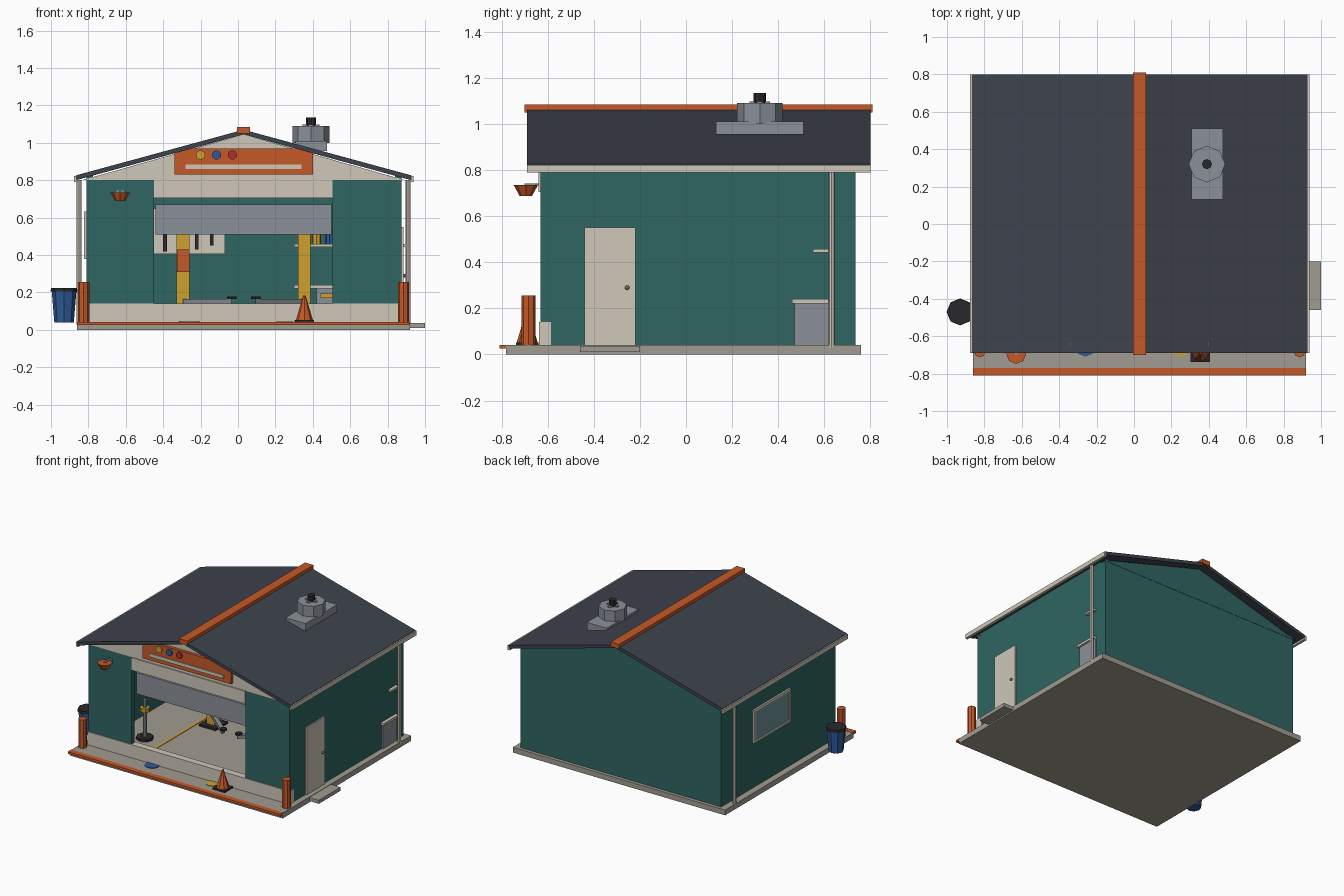
import bpy, math

CX = 0.03          # symmetry line of the building
COL = dict(teal=(50, 101, 97), roof=(64, 68, 77), orange=(196, 90, 44), cream=(205, 198, 184),
           stone=(160, 155, 144), steel=(138, 144, 152), yellow=(205, 160, 50),
           blue=(50, 90, 150), dark=(45, 45, 48), glass=(110, 145, 150), red=(170, 50, 45))
MATS = {}
for key, rgb in COL.items():
    MATS[key] = bpy.data.materials.new(key)
    MATS[key].diffuse_color = [(c / 255) ** 2.2 for c in rgb] + [1]


def mesh(name, verts, faces, col):
    me = bpy.data.meshes.new(name)
    me.from_pydata(verts, [], faces)
    me.materials.append(MATS[col])
    ob = bpy.data.objects.new(name, me)
    bpy.context.collection.objects.link(ob)
    return ob


def prism(name, prof, y0, y1, col):
    """Extrude a counter-clockwise (x, z) profile along y."""
    n = len(prof)
    v = [(x, y, z) for y in (y0, y1) for x, z in prof]
    f = [tuple(range(n)), tuple(reversed(range(n, 2 * n)))]
    f += [(i, i + n, (i + 1) % n + n, (i + 1) % n) for i in range(n)]
    return mesh(name, v, f, col)


def box(name, x0, x1, y0, y1, z0, z1, col):
    return prism(name, [(x0, z0), (x1, z0), (x1, z1), (x0, z1)], y0, y1, col)


def cyl(name, x, y, z0, z1, r0, r1, col, n=8, axis='Z'):
    """Cylinder or cone; with axis 'Y' it runs from y to y+(z1-z0), centred on height z0."""
    rot = (math.pi / 2, 0, 0) if axis == 'Y' else (0, 0, 0)
    loc = (x, y + (z1 - z0) / 2, z0) if axis == 'Y' else (x, y, (z0 + z1) / 2)
    bpy.ops.mesh.primitive_cone_add(vertices=n, radius1=r0, radius2=r1, depth=z1 - z0,
                                    location=loc, rotation=rot)
    ob = bpy.context.object
    ob.name = name
    ob.data.materials.append(MATS[col])
    return ob


# Base slab, orange kerb and side step
box("slab", -0.86, 0.92, -0.78, 0.76, 0, 0.04, "stone")
box("front_kerb", -0.86, 0.92, -0.81, -0.77, 0.025, 0.042, "orange")
box("side_step", 0.91, 1.0, -0.46, -0.2, 0.01, 0.037, "stone")

# Walls
box("left_wall", -0.81, -0.775, -0.63, 0.735, 0.04, 0.84, "teal")
box("right_wall", 0.84, 0.875, -0.63, 0.735, 0.04, 0.84, "teal")
box("back_wall", -0.775, 0.84, 0.7, 0.735, 0.04, 0.80, "teal")
box("front_wall_left", -0.81, -0.45, -0.632, -0.595, 0.04, 0.80, "teal")
box("front_wall_right", 0.505, 0.875, -0.632, -0.595, 0.04, 0.80, "teal")
box("front_plinth", -0.815, 0.88, -0.638, -0.585, 0.04, 0.14, "cream")
box("door_header", -0.45, 0.505, -0.64, -0.595, 0.705, 0.80, "cream")
box("rolling_door", -0.44, 0.5, -0.59, -0.57, 0.51, 0.67, "steel")
gable = [(-0.835, 0.80), (0.895, 0.80), (CX, 1.045)]
prism("front_gable", gable, -0.632, -0.6, "cream")
prism("back_gable", gable, 0.7, 0.737, "teal")

# Roof slopes, fascias and downpipes on both sides
for s, side in ((-1, "left"), (1, "right")):
    e = CX + s * 0.897
    prof = [(e, 0.80), (CX, 1.045), (CX, 1.07), (e, 0.826)]
    prism("roof_" + side, prof if s < 0 else prof[::-1], -0.69, 0.80, "roof")
    box("fascia_" + side, e - 0.01, e + 0.01, -0.69, 0.80, 0.79, 0.823, "cream")
    cyl("downpipe_" + side, CX + s * 0.88, 0.632, 0.03, 0.80, 0.0135, 0.0135, "cream")
    cyl("bollard_" + side, CX + s * 0.855, -0.683, 0.04, 0.255, 0.03, 0.03, "orange")
box("ridge_cap", CX - 0.035, CX + 0.035, -0.70, 0.81, 1.05, 1.085, "orange")

# Roof vent
box("vent_base", 0.307, 0.475, 0.13, 0.51, 0.955, 1.01, "steel")
cyl("vent_drum", 0.39, 0.32, 1.0, 1.09, 0.098, 0.098, "steel")
box("vent_bar_x", 0.345, 0.435, 0.308, 0.332, 1.09, 1.097, "steel")
box("vent_bar_y", 0.378, 0.402, 0.275, 0.365, 1.09, 1.097, "steel")
cyl("vent_cap", 0.39, 0.32, 1.09, 1.135, 0.027, 0.027, "dark")

# Gable sign with three discs and a stripe
box("sign_board", -0.34, 0.40, -0.655, -0.63, 0.83, 0.97, "orange")
box("sign_stripe", -0.28, 0.34, -0.663, -0.655, 0.86, 0.885, "cream")
for i, c in enumerate(("yellow", "blue", "red")):
    cyl("sign_disc_" + c, -0.2 + i * 0.085, -0.665, 0.935, 0.947, 0.025, 0.025, c, 12, 'Y')

# Wall lamp
cyl("lamp_shade", -0.63, -0.695, 0.688, 0.735, 0.027, 0.053, "orange")
box("lamp_arm", -0.637, -0.623, -0.70, -0.63, 0.733, 0.742, "steel")
box("lamp_plate", -0.65, -0.61, -0.64, -0.63, 0.705, 0.745, "steel")

# Side door
box("side_door", 0.87, 0.885, -0.44, -0.22, 0.035, 0.55, "cream")
bpy.ops.mesh.primitive_uv_sphere_add(segments=8, ring_count=6, radius=0.01,
                                     location=(0.891, -0.255, 0.29))
bpy.context.object.name = "door_knob"
bpy.context.object.data.materials.append(MATS["steel"])

# Left window
box("window_glass", -0.818, -0.77, -0.07, 0.35, 0.39, 0.62, "glass")
for z in (0.38, 0.615):
    box("window_rail", -0.823, -0.768, -0.08, 0.36, z, z + 0.018, "cream")
for y in (-0.08, 0.342):
    box("window_stile", -0.823, -0.768, y, y + 0.018, 0.38, 0.633, "cream")

# Bin, traffic cone and floor patches outside
cyl("bin_body", -0.93, -0.47, 0.04, 0.207, 0.052, 0.066, "blue")
cyl("bin_lid", -0.93, -0.47, 0.205, 0.225, 0.072, 0.07, "dark")
box("cone_base", 0.303, 0.405, -0.738, -0.64, 0.04, 0.052, "dark")
cyl("cone_body", 0.355, -0.689, 0.05, 0.185, 0.046, 0.006, "orange")
cyl("blue_patch", -0.26, -0.655, 0.04, 0.044, 0.055, 0.055, "blue")
cyl("yellow_patch", 0.25, -0.665, 0.04, 0.044, 0.045, 0.045, "yellow")

# Two-post lift and floor lines
for s, side in ((-1, "left"), (1, "right")):
    px = CX + s * 0.324
    box("lift_post_" + side, px - 0.034, px + 0.034, 0.09, 0.16, 0.04, 0.66, "yellow")
    box("lift_base_" + side, px - 0.07, px + 0.07, 0.05, 0.2, 0.04, 0.055, "dark")
    for d in (-1, 1):
        tip, ya, yb = px - s * 0.26, 0.125 + d * 0.03, 0.125 + d * 0.25
        v = [(x, y + w, z) for z in (0.14, 0.165)
             for x, y in ((px, ya), (tip, yb)) for w in (-0.02, 0.02)]
        mesh("lift_arm_" + side, v, [(0, 1, 3, 2), (4, 6, 7, 5), (0, 4, 5, 1), (2, 3, 7, 6),
                                     (0, 2, 6, 4), (1, 5, 7, 3)], "steel")
        cyl("lift_pad_" + side, tip, yb, 0.165, 0.178, 0.025, 0.025, "dark")
    lx = CX + s * 0.43
    box("floor_line_" + side, lx - 0.01, lx + 0.01, -0.5, 0.45, 0.04, 0.044, "yellow")
box("lift_control_box", -0.327, -0.26, 0.07, 0.09, 0.31, 0.43, "orange")

# Workbench and shelf along the right, reaching through the side wall
box("bench_body", 0.42, 0.885, 0.47, 0.64, 0.04, 0.222, "steel")
box("bench_top", 0.30, 0.9, 0.46, 0.64, 0.222, 0.24, "cream")
for z in (0.1, 0.17):
    box("bench_drawer", 0.44, 0.8, 0.46, 0.47, z, z + 0.025, "yellow")
box("wall_shelf", 0.30, 0.9, 0.55, 0.64, 0.443, 0.458, "cream")
for i, c in enumerate(("yellow", "blue", "steel", "red", "blue")):
    cyl("shelf_can", 0.42 + i * 0.07, 0.6, 0.458, 0.53, 0.025, 0.025, c)

# Tool board on the back wall
box("tool_board", -0.5, -0.07, 0.685, 0.7, 0.405, 0.65, "cream")
for x, z in ((-0.39, 0.42), (-0.305, 0.44), (-0.22, 0.43), (-0.14, 0.45)):
    box("hanging_tool", x - 0.01, x + 0.01, 0.672, 0.685, z, 0.57, "dark")

# Stand near the left wall
cyl("stand_foot", -0.55, -0.33, 0.04, 0.06, 0.06, 0.06, "dark")
cyl("stand_pole", -0.55, -0.33, 0.06, 0.34, 0.014, 0.014, "steel")
cyl("stand_collar", -0.55, -0.33, 0.25, 0.28, 0.035, 0.035, "yellow")
